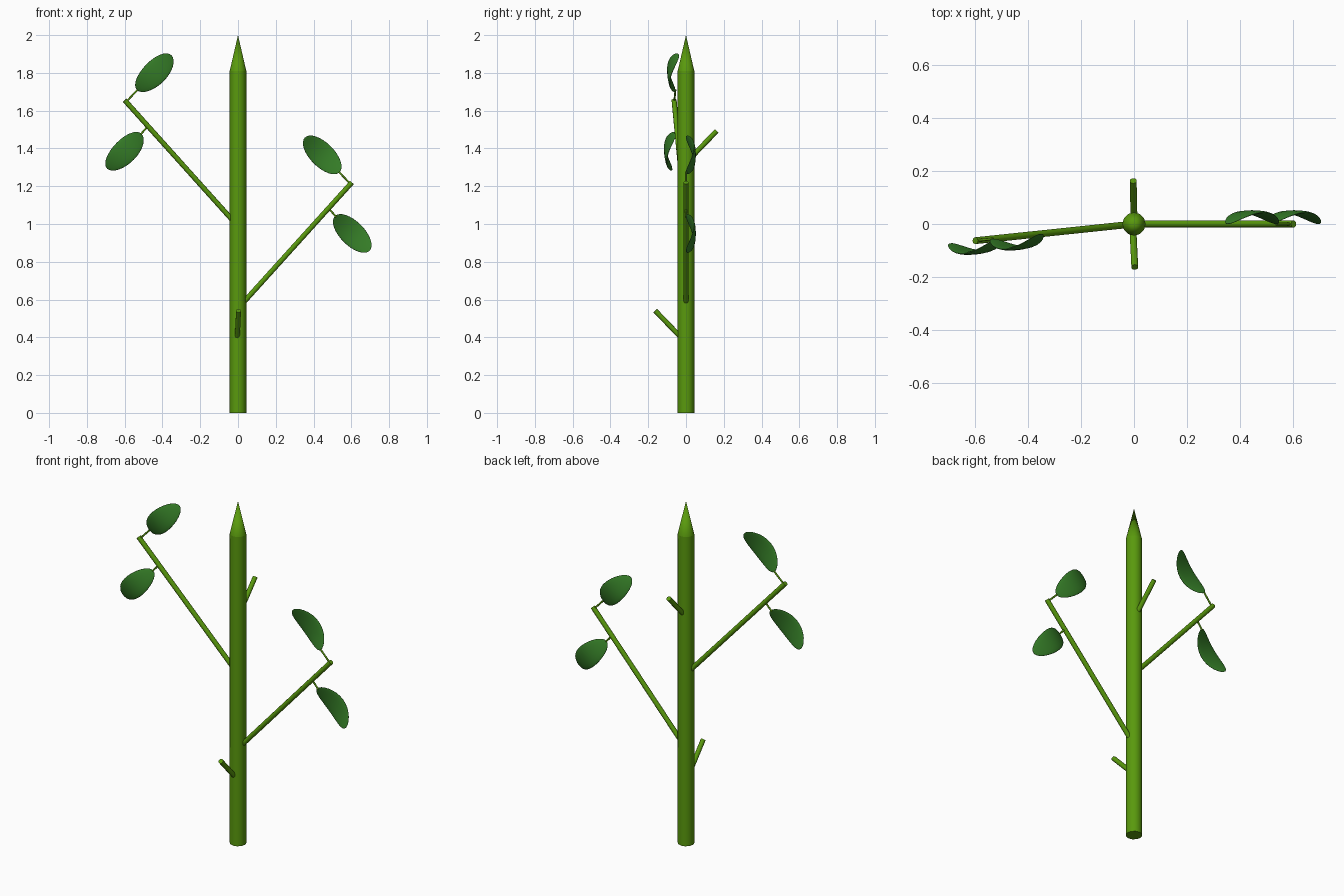
import bpy, math
from mathutils import Vector, Matrix

if "Cube" in bpy.data.objects:
    bpy.data.objects.remove(bpy.data.objects["Cube"])


def material(name, rgb):
    m = bpy.data.materials.new(name)
    m.diffuse_color = (*rgb, 1)
    m.use_nodes = True
    m.node_tree.nodes["Principled BSDF"].inputs["Base Color"].default_value = m.diffuse_color
    return m


STEM = material("stem_green", (0.10, 0.32, 0.004))
LEAF = material("leaf_green", (0.035, 0.20, 0.02))


def rod(name, a, b, r, sides, r2=None):
    """Straight round bar (or cone) between two points."""
    a, b = Vector(a), Vector(b)
    bpy.ops.mesh.primitive_cone_add(vertices=sides, radius1=r, radius2=r if r2 is None else r2,
                                    depth=(b - a).length)
    o = bpy.context.object
    o.name = name
    rot = (b - a).to_track_quat('Z', 'Y').to_matrix().to_4x4()
    o.data.transform(Matrix.Translation((a + b) / 2) @ rot)
    o.data.materials.append(STEM)
    bpy.ops.object.shade_smooth_by_angle(angle=math.radians(50))
    return o


def leaf(name, centre):
    """Thin oval blade, arched along its length towards +y."""
    bpy.ops.mesh.primitive_uv_sphere_add(segments=32, ring_count=16, radius=1)
    o = bpy.context.object
    o.name = name
    for v in o.data.vertices:
        x, y, z = v.co
        v.co = (x * 0.064, y * 0.008 + 0.044 * (1 - z * z), z * 0.13)
    o.data.transform(Matrix.Translation(centre) @ Matrix.Rotation(math.radians(-45), 4, 'Y'))
    o.data.materials.append(LEAF)
    bpy.ops.object.shade_smooth()
    return o


# Trunk and pointed tip
rod("trunk", (0, 0, 0), (0, 0, 1.81), 0.044, 12)
rod("trunk_tip", (0, 0, 1.81), (0, 0, 2.0), 0.044, 12, 0)

# Two leafy branches, the second turned round the trunk and higher up
for side, angle, lift in (("right", 0, 0), ("left", 186, 0.435)):
    parts = [
        rod(side + "_branch", (0.02, 0, 0.575), (0.603, 0, 1.22), 0.0135, 10),
        rod(side + "_upper_leaf_stalk", (0.595, 0, 1.212), (0.535, 0, 1.275), 0.005, 8),
        rod(side + "_lower_leaf_stalk", (0.48, 0, 1.083), (0.52, 0, 1.037), 0.005, 8),
        leaf(side + "_upper_leaf", (0.446, 0, 1.366)),
        leaf(side + "_lower_leaf", (0.605, 0, 0.95)),
    ]
    turn = Matrix.Translation((0, 0, lift)) @ Matrix.Rotation(math.radians(angle), 4, 'Z')
    for p in parts:
        p.data.transform(turn)

# Bare stubs
rod("front_stub", (-0.004, -0.02, 0.393), (0.003, -0.163, 0.541), 0.0135, 10)
rod("back_stub", (0, 0.02, 1.345), (-0.003, 0.163, 1.493), 0.0135, 10)
